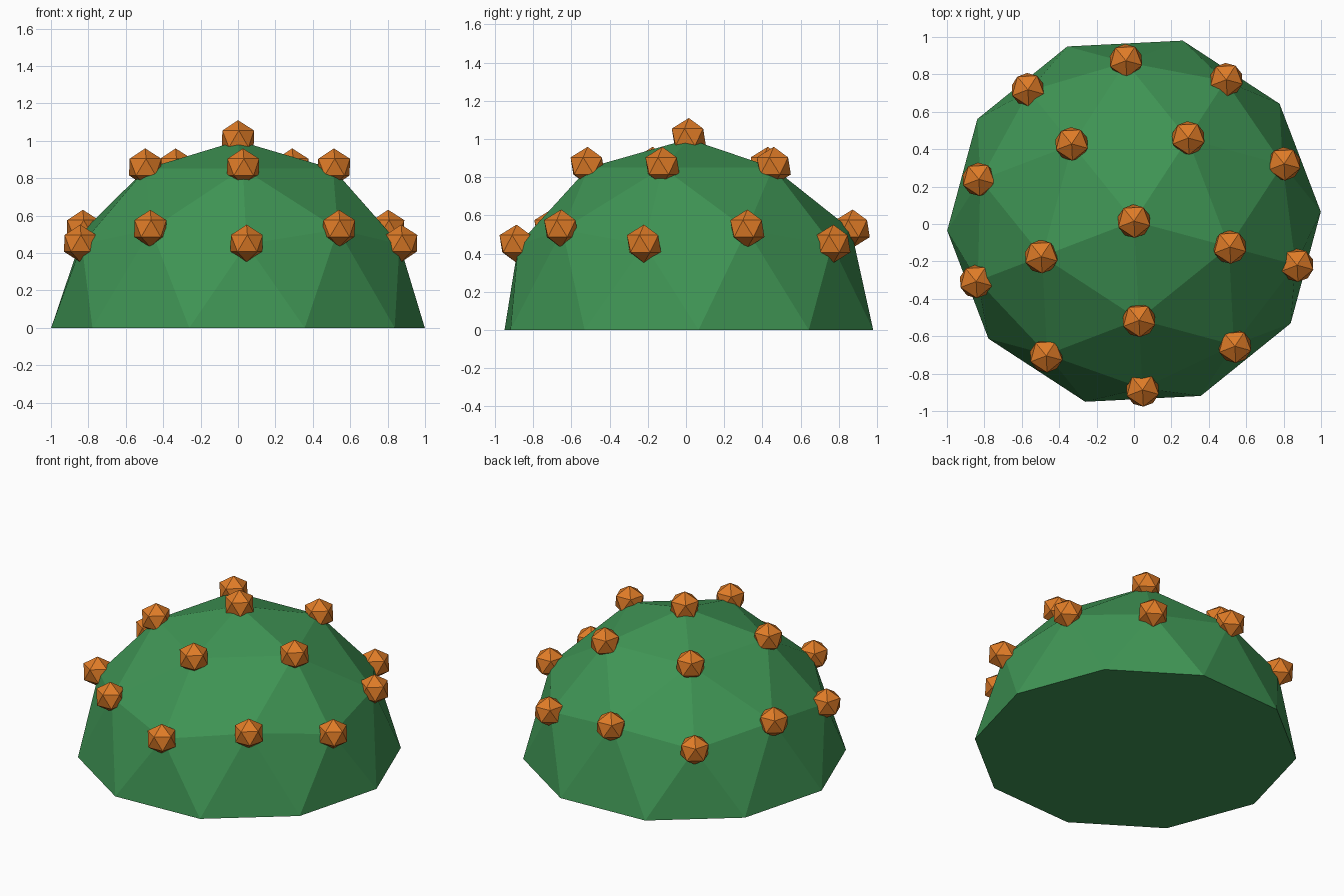
import bpy, bmesh, math
from mathutils import Matrix, Vector

if "Cube" in bpy.data.objects:
    bpy.data.objects.remove(bpy.data.objects["Cube"])

TURN = Matrix.Rotation(math.radians(-15.1), 4, 'Z')   # shared lattice heading
CENTRE = Vector((0, 0.015, 0))
BALL_RADIUS = 0.1
BALL_DISTANCE = 1.01


def material(name, colour):
    mat = bpy.data.materials.new(name)
    mat.diffuse_color = (*colour, 1)
    mat.use_nodes = True
    mat.node_tree.nodes["Principled BSDF"].inputs["Base Color"].default_value = mat.diffuse_color
    return mat


def add_object(name, bm, mat, location):
    mesh = bpy.data.meshes.new(name)
    bm.to_mesh(mesh)
    bm.free()
    mesh.materials.append(mat)
    obj = bpy.data.objects.new(name, mesh)
    obj.location = location
    bpy.context.collection.objects.link(obj)
    return obj


green = material("dome_green", (0.05, 0.30, 0.09))
orange = material("joint_orange", (0.74, 0.20, 0.02))

# Dome: upper half of a two-frequency icosphere, closed by a flat floor
bm = bmesh.new()
bmesh.ops.create_icosphere(bm, subdivisions=2, radius=1.0, matrix=TURN)
lower = [v for v in bm.verts if v.co.z < -0.05]
bmesh.ops.delete(bm, geom=lower, context='VERTS')
rim = [e for e in bm.edges if e.is_boundary]
bmesh.ops.contextual_create(bm, geom=rim)
bmesh.ops.recalc_face_normals(bm, faces=bm.faces[:])
joints = [v.co.copy() for v in bm.verts if v.co.z > 0.1]
add_object("dome", bm, green, CENTRE)

# Joints: one small icosahedron on every dome corner above the rim
for i, corner in enumerate(joints):
    bm = bmesh.new()
    bmesh.ops.create_icosphere(bm, subdivisions=1, radius=BALL_RADIUS, matrix=TURN)
    add_object(f"joint_{i + 1:02d}", bm, orange, CENTRE + corner * BALL_DISTANCE)
